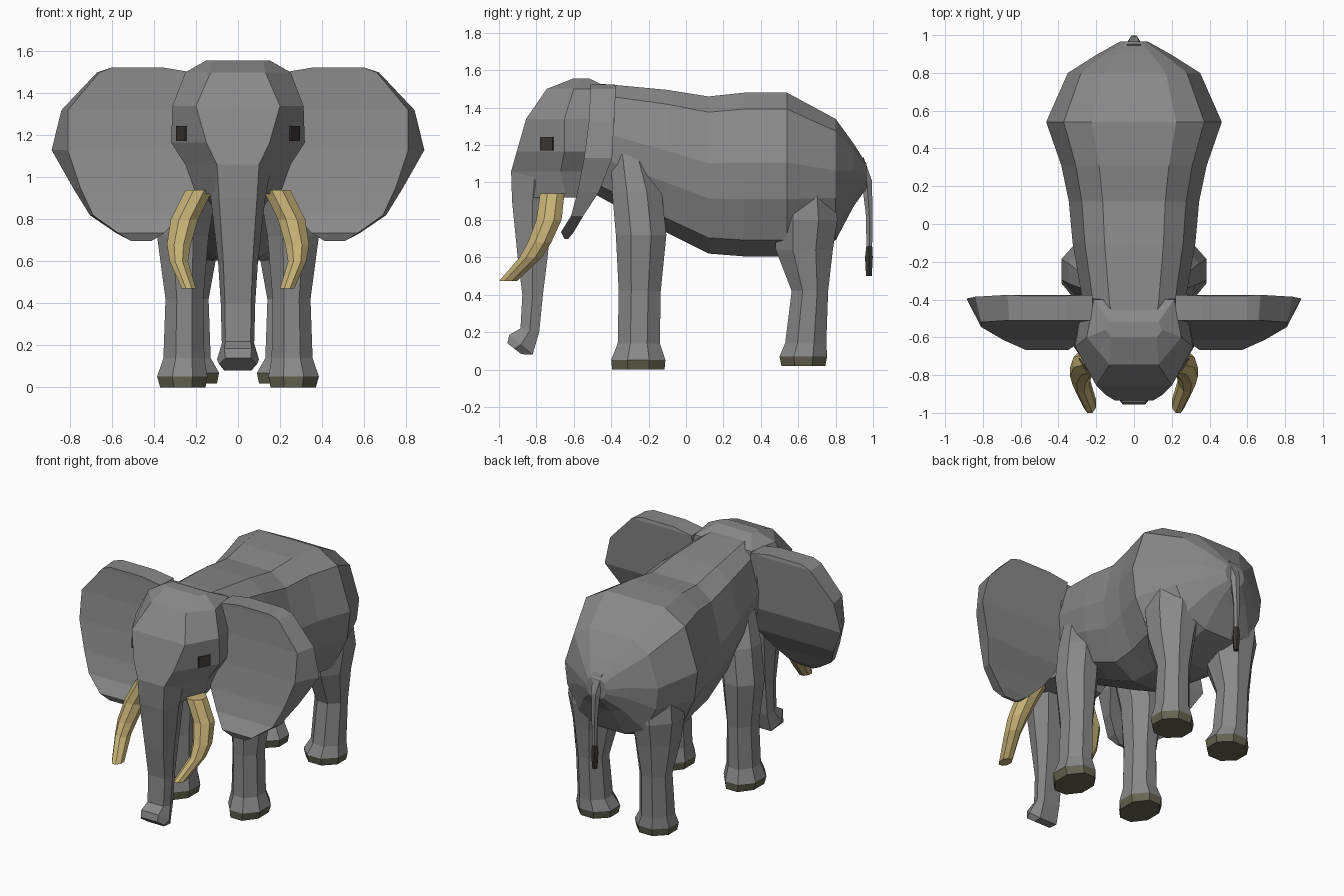
import bpy, bmesh, math
from mathutils import Vector


def material(name, rgb):
    m = bpy.data.materials.new(name)
    m.diffuse_color = (*rgb, 1)
    return m


GREY = material("grey skin", (0.25, 0.25, 0.25))
IVORY = material("ivory", (0.56, 0.44, 0.18))
HOOF = material("olive hoof", (0.13, 0.125, 0.08))
DARK = material("dark brown", (0.045, 0.038, 0.033))


def loft(name, rings, mats, mirror=False, rule=None):
    """Skin a list of equal-length rings, cap both ends."""
    bm = bmesh.new()
    rows = [[bm.verts.new(p) for p in ring] for ring in rings]
    n = len(rows[0])
    for a, b in zip(rows, rows[1:]):
        for i in range(n):
            j = (i + 1) % n
            bm.faces.new((a[i], a[j], b[j], b[i]))
    bm.faces.new(rows[0])
    bm.faces.new(rows[-1])
    bmesh.ops.recalc_face_normals(bm, faces=bm.faces)
    if rule:
        for f in bm.faces:
            f.material_index = int(rule(f.calc_center_median()))
    me = bpy.data.meshes.new(name)
    bm.to_mesh(me)
    bm.free()
    for m in mats:
        me.materials.append(m)
    ob = bpy.data.objects.new(name, me)
    bpy.context.collection.objects.link(ob)
    if mirror:
        ob.modifiers.new("Mirror", 'MIRROR')
    return ob


def both_sides(half):
    """Close a right-hand half profile with its mirror image."""
    return half + [(-x, y, z) for x, y, z in reversed(half)]


def tube(path, radii, sides):
    """Rings around a path, kept level with the x axis."""
    path = [Vector(p) for p in path]
    rings = []
    for i, p in enumerate(path):
        t = (path[min(i + 1, len(path) - 1)] - path[max(i - 1, 0)]).normalized()
        u = (Vector((1, 0, 0)) - t * t.x).normalized()
        v = t.cross(u)
        rings.append([p + radii[i] * (u * math.cos(a) + v * math.sin(a))
                      for a in (math.tau * k / sides for k in range(sides))])
    return rings


# Body: twelve-sided sections along y (y, half width, bottom, top)
SECTION = [(0.48, 1), (0.8, 0.8), (1, 0.15), (0.95, -0.3), (0.72, -0.8), (0.3, -1)]
BODY = [(-0.6, 0.2, 1.0, 1.53), (-0.42, 0.27, 0.9, 1.525), (-0.1, 0.325, 0.73, 1.495),
        (0.12, 0.345, 0.62, 1.46), (0.31, 0.385, 0.605, 1.48), (0.54, 0.465, 0.605, 1.48),
        (0.8, 0.35, 0.69, 1.34), (0.895, 0.2, 0.87, 1.21), (0.965, 0.075, 0.97, 1.1)]
loft("body", [both_sides([(w * sx, y, (lo + hi) / 2 + sz * (hi - lo) / 2) for sx, sz in SECTION])
              for y, w, lo, hi in BODY], [GREY])


# Head: level rings (z, front y, side y, back y, front half width, half width)
def head_ring(z, yf, ys, yb, fw, hw):
    return both_sides([(fw, yf, z), (hw, ys, z), (hw * 0.85, yb, z)])


HEAD = [(1.557, -0.6, -0.56, -0.52, 0.12, 0.15), (1.5, -0.745, -0.6, -0.4, 0.13, 0.25),
        (1.34, -0.855, -0.65, -0.38, 0.2, 0.312), (1.165, -0.905, -0.65, -0.4, 0.15, 0.318),
        (1.06, -0.935, -0.67, -0.43, 0.1, 0.25), (0.92, -0.925, -0.64, -0.52, 0.09, 0.2)]
loft("head", [head_ring(*r) for r in HEAD], [GREY])


# Trunk: rings tilted by front and back height (front y, z, back y, z, front and full half width)
def trunk_ring(yf, zf, yb, zb, fw, hw):
    ym, zm = (yf + yb) / 2, (zf + zb) / 2
    return both_sides([(fw, yf, zf), (hw, ym, zm), (fw, yb, zb)])


TRUNK = [(-0.935, 1.06, -0.68, 1.06, 0.1, 0.16), (-0.93, 0.9, -0.71, 0.9, 0.09, 0.13),
         (-0.9, 0.6, -0.74, 0.6, 0.07, 0.095), (-0.875, 0.4, -0.765, 0.4, 0.062, 0.082),
         (-0.885, 0.22, -0.785, 0.2, 0.06, 0.077), (-0.945, 0.185, -0.82, 0.08, 0.065, 0.1),
         (-0.955, 0.14, -0.88, 0.082, 0.06, 0.09)]
loft("trunk", [trunk_ring(*r) for r in TRUNK], [GREY])

# Ears: rows from top to bottom (z, inner x, front outer x, back outer x, front y, back y)
EAR = [(1.523, 0.36, 0.6, 0.6, -0.51, -0.38), (1.5, 0.22, 0.66, 0.67, -0.51, -0.375),
       (1.32, 0.22, 0.81, 0.84, -0.52, -0.385), (1.13, 0.2, 0.81, 0.887, -0.545, -0.395),
       (0.95, 0.2, 0.75, 0.785, -0.58, -0.465), (0.82, 0.27, 0.69, 0.705, -0.615, -0.55),
       (0.735, 0.35, 0.57, 0.58, -0.668, -0.6), (0.698, 0.41, 0.51, 0.51, -0.65, -0.63)]
loft("ear", [[(xi, yf, z), (xf, yf, z), (xb, yb, z), (xi, yb, z)]
             for z, xi, xf, xb, yf, yb in EAR], [GREY], mirror=True)


# Tusks and legs: chamfered level rings (z, inner x, outer x, front y, back y)
def box_ring(z, x0, x1, y0, y1, c=0.3):
    dx, dy = (x1 - x0) * c, (y1 - y0) * c
    return [(x0 + dx, y0, z), (x1 - dx, y0, z), (x1, y0 + dy, z), (x1, y1 - dy, z),
            (x1 - dx, y1, z), (x0 + dx, y1, z), (x0, y1 - dy, z), (x0, y0 + dy, z)]


TUSK = [(0.94, 0.12, 0.25, -0.78, -0.65), (0.8, 0.19, 0.32, -0.8, -0.665),
        (0.68, 0.225, 0.338, -0.845, -0.72), (0.6, 0.238, 0.325, -0.89, -0.77),
        (0.472, 0.2, 0.268, -1.0, -0.905)]
loft("tusk", [box_ring(*r) for r in TUSK], [IVORY], mirror=True)

FRONT = [(0.0, 0.155, 0.37, -0.395, -0.115), (0.052, 0.145, 0.385, -0.4, -0.11),
         (0.14, 0.16, 0.355, -0.365, -0.14), (0.42, 0.165, 0.345, -0.36, -0.135),
         (0.72, 0.14, 0.385, -0.375, -0.105), (0.95, 0.1, 0.345, -0.395, -0.13),
         (1.15, 0.06, 0.28, -0.4, -0.2)]
HIND = [(0.02, 0.1, 0.34, 0.51, 0.745), (0.07, 0.09, 0.35, 0.5, 0.755),
        (0.14, 0.13, 0.335, 0.53, 0.75), (0.42, 0.14, 0.335, 0.565, 0.76),
        (0.64, 0.1, 0.365, 0.48, 0.785), (0.8, 0.06, 0.39, 0.47, 0.81),
        (1.0, 0.05, 0.37, 0.48, 0.79)]
for name, rows in (("front_leg", FRONT), ("hind_leg", HIND)):
    loft(name, [box_ring(*r) for r in rows], [GREY, HOOF], mirror=True,
         rule=lambda c: c.z < 0.06)

# Tail with dark tuft
loft("tail", tube([(0, 0.9, 1.1), (0, 0.968, 1.0), (0, 0.98, 0.82), (0, 0.98, 0.66),
                   (0, 0.978, 0.6), (0, 0.978, 0.5)],
                  [0.07, 0.032, 0.02, 0.018, 0.024, 0.018], 6), [GREY, DARK],
     rule=lambda c: c.z < 0.66)

# Eyes: thin plates on the slanted cheek
centre = Vector((0.268, -0.744, 1.208))
along, out = Vector((0.52, 0.85, 0)).normalized(), Vector((0.85, -0.52, 0)).normalized()
loft("eye", [[centre + along * a * 0.04 + out * o + Vector((0, 0, b * 0.036))
              for a, b in ((-1, -1), (1, -1), (1, 1), (-1, 1))] for o in (-0.003, 0.006)],
     [DARK], mirror=True)
